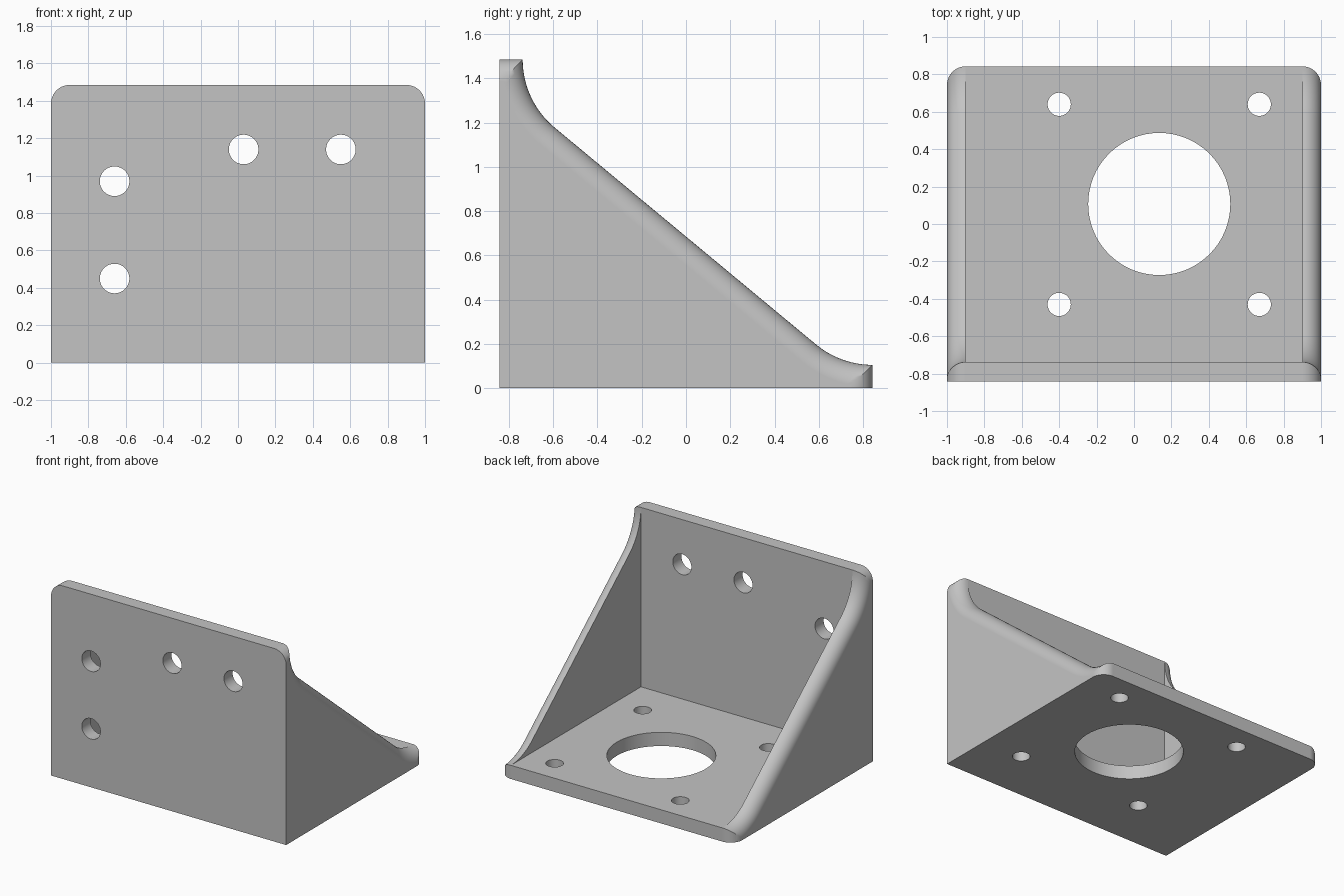
import bpy, bmesh
from math import sin, cos, asin, atan2, pi
from mathutils import Matrix

if "Cube" in bpy.data.objects:
    bpy.data.objects.remove(bpy.data.objects["Cube"])

HALF_Y, TOP, T = 0.843, 1.485, 0.105      # half depth, height, plate thickness
INNER, ROUND, SWEEP = 0.9, 0.1, 0.4       # inner wall x, edge radius, gusset curve radius
PLATE_Y = -HALF_Y + T
STEPS, ARC = 10, 14


def side_profile(d):
    """Gusset outline in (y, z), with its sloping edge moved inward by d."""
    r = SWEEP + d
    low = (HALF_Y, T + SWEEP)
    high = (PLATE_Y + SWEEP, TOP)
    slope = atan2(high[1] - low[1], low[0] - high[0])
    trim = asin(d / r)

    def arc(centre, a, b):
        angles = [a + (b - a) * i / ARC for i in range(ARC + 1)]
        return [(centre[0] + r * cos(t), centre[1] + r * sin(t)) for t in angles]

    curve = arc(low, -pi / 2 - trim, -pi / 2 - slope)
    curve += arc(high, -pi / 2 - slope, -pi + trim)
    return [(-HALF_Y, 0), (HALF_Y - d, 0)] + curve + [(-HALF_Y, TOP - d)]


def new_object(name, bm):
    bmesh.ops.recalc_face_normals(bm, faces=bm.faces)
    mesh = bpy.data.meshes.new(name)
    bm.to_mesh(mesh)
    bm.free()
    obj = bpy.data.objects.new(name, mesh)
    bpy.context.collection.objects.link(obj)
    return obj


def bridge(bm, a, b):
    for i in range(len(a)):
        j = (i + 1) % len(a)
        bm.faces.new((a[i], a[j], b[j], b[i]))


# Rounded side walls, joined by the L-shaped base and upright plate
bm = bmesh.new()
ells = []
for side in (-1, 1):
    rings = []
    for k in range(STEPS + 1):
        t = pi / 2 * k / STEPS
        x = side * (INNER + ROUND * sin(t))
        rings.append([bm.verts.new((x, y, z))
                      for y, z in side_profile(ROUND * (1 - cos(t)))])
    for a, b in zip(rings, rings[1:]):
        bridge(bm, a, b)
    bm.faces.new(rings[-1])
    inner = rings[0]
    corner = bm.verts.new((side * INNER, PLATE_Y, T))
    bm.faces.new(inner[2:-1] + [corner])
    ells.append(inner[:3] + [corner] + inner[-2:])
bridge(bm, *ells)
bracket = new_object("corner_bracket", bm)

# Holes through the base and the upright plate
bm = bmesh.new()


def hole(radius, place, turn=0):
    bmesh.ops.create_cone(
        bm, cap_ends=True, segments=64, radius1=radius, radius2=radius, depth=0.4,
        matrix=Matrix.Translation(place) @ Matrix.Rotation(turn, 4, "X"))


hole(0.38, (0.135, 0.107, T / 2))
for x in (-0.4, 0.67):
    for y in (-0.43, 0.64):
        hole(0.062, (x, y, T / 2))
for x, z in ((-0.66, 0.45), (-0.66, 0.97), (0.03, 1.14), (0.55, 1.14)):
    hole(0.079, (x, PLATE_Y - T / 2, z), pi / 2)
cutter = new_object("hole_cutter", bm)
cutter.hide_render = True

for obj in bpy.context.selected_objects:
    obj.select_set(False)
bpy.context.view_layer.objects.active = bracket
bracket.select_set(True)
cut = bracket.modifiers.new("holes", "BOOLEAN")
cut.object = cutter
cut.operation = "DIFFERENCE"
cut.solver = "EXACT"
bpy.ops.object.modifier_apply(modifier=cut.name)
bpy.data.objects.remove(cutter)

# Smooth rounded edges, flat plates
bpy.ops.object.shade_smooth_by_angle(angle=pi / 6)
weighted = bracket.modifiers.new("flat_plates", "WEIGHTED_NORMAL")
weighted.keep_sharp = True

# Single grey colour
grey = bpy.data.materials.new("plain_grey")
grey.use_nodes = True
colour = (0.55, 0.55, 0.55, 1)
grey.diffuse_color = colour
grey.node_tree.nodes["Principled BSDF"].inputs["Base Color"].default_value = colour
bracket.data.materials.clear()
bracket.data.materials.append(grey)
